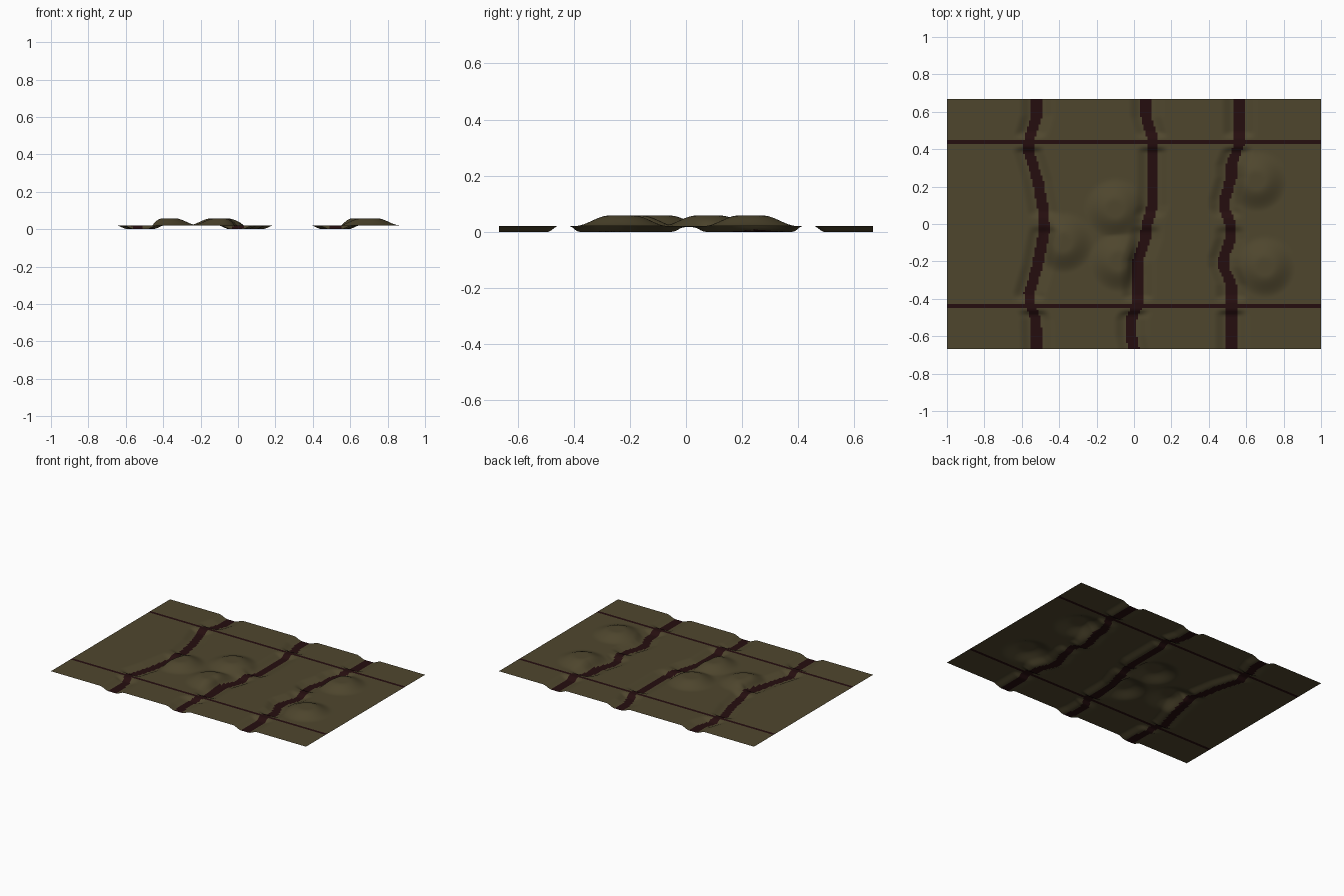
import bpy
import bmesh

old = bpy.data.objects.get("Cube")
if old:
    bpy.data.objects.remove(old, do_unlink=True)

HALF_Y = 0.667
BASE, MOUND_RISE = 0.021, 0.037
ROADS = (-0.436, 0.436)
CHANNEL = 0.029            # half width of a stream bed

# Stream centre lines as (y, x), front to back
STREAMS = (
    ((-0.67, -0.52), (-0.51, -0.525), (-0.43, -0.555), (-0.37, -0.56), (-0.22, -0.515),
     (-0.04, -0.48), (0.07, -0.485), (0.235, -0.515), (0.38, -0.56), (0.45, -0.56),
     (0.58, -0.52), (0.67, -0.52)),
    ((-0.67, 0.0), (-0.6, -0.015), (-0.51, -0.015), (-0.43, 0.02), (-0.2, 0.02),
     (-0.08, 0.06), (0.0, 0.07), (0.1, 0.1), (0.46, 0.1), (0.57, 0.065), (0.67, 0.065)),
    ((-0.67, 0.52), (-0.325, 0.52), (-0.23, 0.48), (-0.18, 0.48), (-0.08, 0.515),
     (0.0, 0.515), (0.08, 0.485), (0.13, 0.485), (0.25, 0.52), (0.315, 0.52),
     (0.42, 0.56), (0.67, 0.56)),
)
MOUNDS = ((-0.38, -0.1), (-0.1, 0.08), (-0.08, -0.2), (0.655, 0.23), (0.7, -0.23))


def make_material(name, rgb):
    mat = bpy.data.materials.new(name)
    mat.use_nodes = True
    mat.diffuse_color = (*rgb, 1)
    mat.node_tree.nodes["Principled BSDF"].inputs["Base Color"].default_value = (*rgb, 1)
    return mat


def ramp(value, low, high):
    t = min(1, max(0, (value - low) / (high - low)))
    return t * t * (3 - 2 * t)


def stream_x(path, y):
    for (y0, x0), (y1, x1) in zip(path, path[1:]):
        if y <= y1:
            return x0 + (x1 - x0) * (y - y0) / (y1 - y0)
    return path[-1][1]


def stream_distance(x, y):
    return min(abs(x - stream_x(path, y)) for path in STREAMS)


def height(x, y):
    d = stream_distance(x, y)
    # Streams are filled in at the road crossings and nearly so in the middle
    depth = min(ramp(abs(y - road), 0.02, 0.055) for road in ROADS)
    depth *= 0.2 + 0.8 * ramp(abs(y - 0.01), 0.015, 0.06)
    bed = depth * (1 - ramp(d, CHANNEL, 0.095))
    # Flat-topped mounds, cut back beside the streams
    mound = max(1 - ramp(((x - mx) ** 2 + (y - my) ** 2) ** 0.5, 0.045, 0.165)
                for mx, my in MOUNDS)
    return BASE * (1 - bed) + MOUND_RISE * mound * ramp(d, 0.01, 0.06)


# Ground sheet shaped by the height rule, with streams and roads coloured by position
bm = bmesh.new()
bmesh.ops.create_grid(bm, x_segments=192, y_segments=128, size=1)
for v in bm.verts:
    v.co.y *= HALF_Y
    v.co.z = height(v.co.x, v.co.y)
for f in bm.faces:
    c = f.calc_center_median()
    on_road = min(abs(c.y - road) for road in ROADS) < 0.0125
    f.material_index = int(on_road or stream_distance(c.x, c.y) < CHANNEL)
    f.smooth = True
mesh = bpy.data.meshes.new("ground_sheet")
bm.to_mesh(mesh)
bm.free()
mesh.materials.append(make_material("olive_earth", (0.078, 0.062, 0.027)))
mesh.materials.append(make_material("dark_red_brown", (0.018, 0.004, 0.0045)))
ground = bpy.data.objects.new("ground_sheet", mesh)
bpy.context.collection.objects.link(ground)
